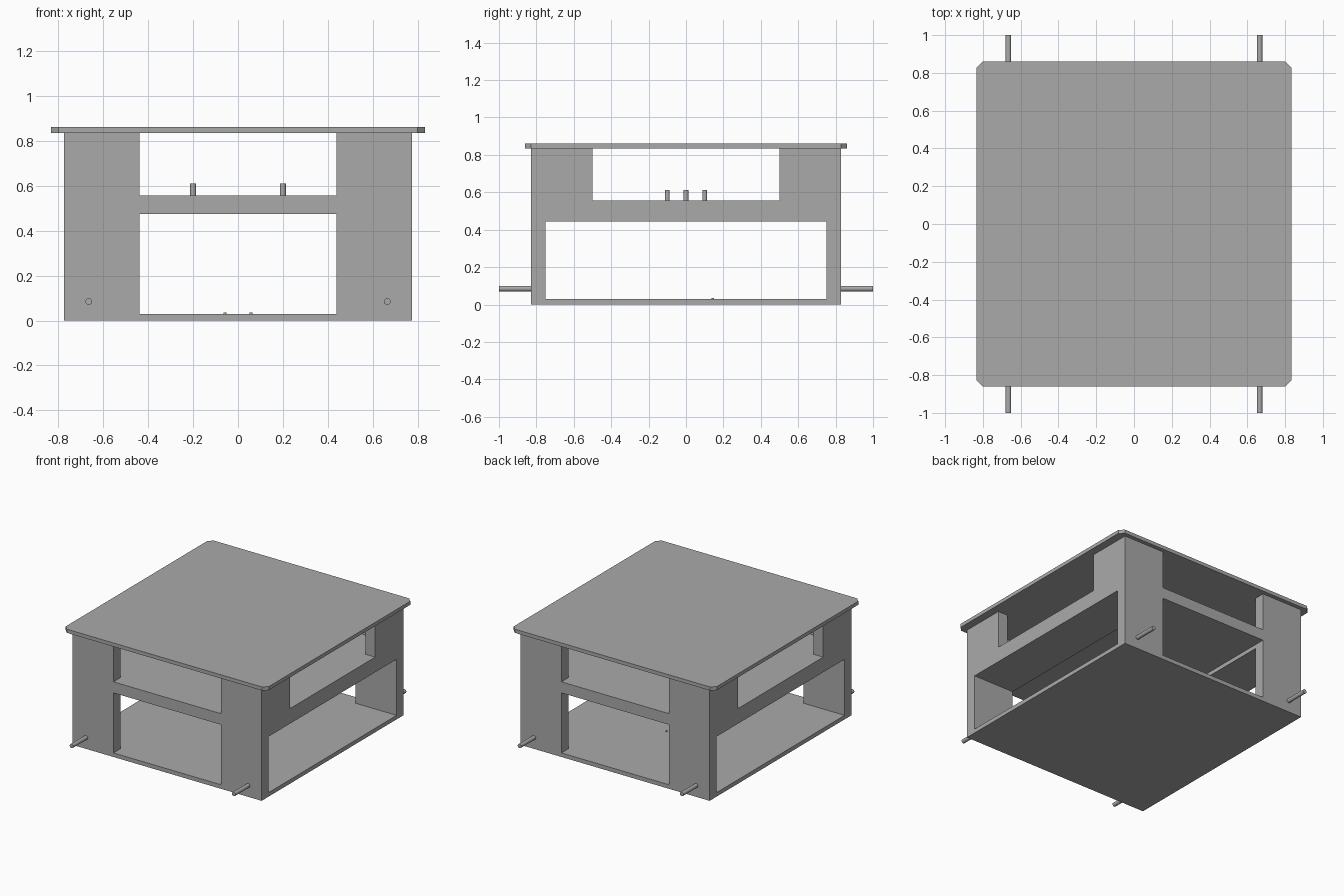
import bpy
import bmesh
from math import radians
from mathutils import Matrix

cube = bpy.data.objects.get("Cube")
if cube:
    bpy.data.objects.remove(cube, do_unlink=True)

# One plain grey for everything
GREY = (0.4, 0.4, 0.4, 1.0)
grey = bpy.data.materials.new("plain_grey")
grey.use_nodes = True
grey.diffuse_color = GREY
grey.node_tree.nodes["Principled BSDF"].inputs["Base Color"].default_value = GREY


def add_object(name, bm):
    mesh = bpy.data.meshes.new(name)
    bm.to_mesh(mesh)
    bm.free()
    mesh.materials.append(grey)
    obj = bpy.data.objects.new(name, mesh)
    bpy.context.collection.objects.link(obj)
    return obj


def box(name, half_x, half_y, bottom, top, chamfer=0):
    """Box centred on the z axis, with optional chamfered upright edges."""
    bm = bmesh.new()
    bmesh.ops.create_cube(bm, size=1)
    bmesh.ops.scale(bm, vec=(2 * half_x, 2 * half_y, top - bottom), verts=bm.verts)
    bmesh.ops.translate(bm, vec=(0, 0, (top + bottom) / 2), verts=bm.verts)
    if chamfer:
        upright = [e for e in bm.edges
                   if abs(e.verts[0].co.z - e.verts[1].co.z) > 0.001]
        bmesh.ops.bevel(bm, geom=upright, offset=chamfer, segments=1, affect="EDGES")
    return add_object(name, bm)


def rod(name, radius, length, centre, along_y=False):
    bm = bmesh.new()
    turn = Matrix.Rotation(radians(90), 4, "X") if along_y else Matrix()
    bmesh.ops.create_cone(bm, cap_ends=True, segments=24, radius1=radius,
                          radius2=radius, depth=length,
                          matrix=Matrix.Translation(centre) @ turn)
    obj = add_object(name, bm)
    bpy.ops.object.select_all(action="DESELECT")
    obj.select_set(True)
    bpy.context.view_layer.objects.active = obj
    bpy.ops.object.shade_smooth_by_angle(angle=radians(40))
    return obj


# Frame: solid block hollowed into floor, corner posts, beams and shelf
WALL = 0.08
HALF_X, HALF_Y, HEIGHT = 0.775, 0.83, 0.835
FLOOR, SHELF = 0.03, 0.557
frame = box("frame", HALF_X, HALF_Y, 0, HEIGHT)
cutters = [
    box("lower_front_cutter", 0.44, 1, FLOOR, 0.475),
    box("lower_side_cutter", 1, HALF_Y - WALL, FLOOR, 0.445),
    box("upper_front_cutter", 0.44, 1, SHELF, 1),
    box("upper_side_cutter", 1, 0.5, SHELF, 1),
    box("upper_room_cutter", HALF_X - WALL, HALF_Y - WALL, SHELF, 1),
]
for cutter in cutters:
    cutter.hide_render = True
    cut = frame.modifiers.new(cutter.name, "BOOLEAN")
    cut.operation = "DIFFERENCE"
    cut.solver = "EXACT"
    cut.object = cutter

# Bake the cuts, then drop the cutters
bpy.context.view_layer.update()
graph = bpy.context.evaluated_depsgraph_get()
baked = bpy.data.meshes.new_from_object(frame.evaluated_get(graph))
frame.modifiers.clear()
frame.data = baked
for cutter in cutters:
    bpy.data.objects.remove(cutter, do_unlink=True)

# Table top with clipped corners
box("table_top", 0.833, 0.86, HEIGHT, 0.862, chamfer=0.032)

for side, x_sign in (("left", 1), ("right", -1)):
    # Handle rods through the front and back
    for end, y_sign in (("front", -1), ("back", 1)):
        rod(f"{end}_{side}_handle", 0.015, 0.18,
            (x_sign * 0.665, y_sign * 0.91, 0.085), along_y=True)
    # Row of pegs on the shelf
    for i in (-1, 0, 1):
        rod(f"{side}_shelf_peg_{i + 2}", 0.013, 0.065,
            (x_sign * 0.2, i * 0.1, SHELF + 0.022))
    # Tiny floor stud
    rod(f"{side}_floor_stud", 0.007, 0.012, (x_sign * 0.058, 0.144, FLOOR))
